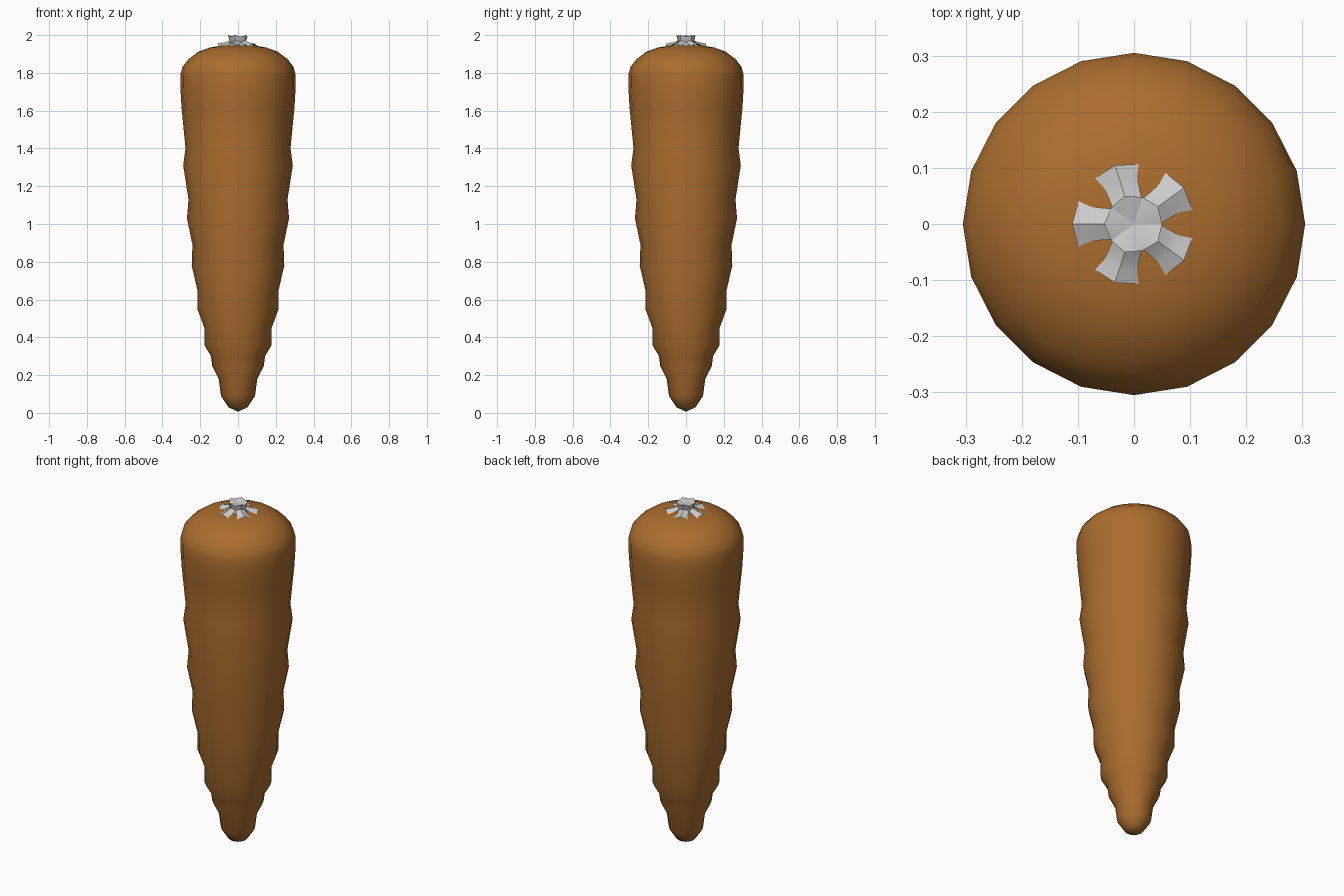
import bpy, bmesh, math

if "Cube" in bpy.data.objects:
    bpy.data.objects.remove(bpy.data.objects["Cube"])


def make_object(name, bm, color=None):
    bmesh.ops.recalc_face_normals(bm, faces=bm.faces)
    me = bpy.data.meshes.new(name)
    bm.to_mesh(me)
    bm.free()
    ob = bpy.data.objects.new(name, me)
    bpy.context.collection.objects.link(ob)
    if color:
        mat = bpy.data.materials.new(name + "_colour")
        mat.diffuse_color = color
        mat.use_nodes = True
        mat.node_tree.nodes["Principled BSDF"].inputs["Base Color"].default_value = mat.diffuse_color
        me.materials.append(mat)
    return ob


def smooth(ob, degrees):
    bpy.ops.object.select_all(action='DESELECT')
    ob.select_set(True)
    bpy.context.view_layer.objects.active = ob
    bpy.ops.object.shade_smooth_by_angle(angle=math.radians(degrees))


def polar(r, a, z):
    return (r * math.cos(a), r * math.sin(a), z)


def bridge(bm, low, high):
    n = len(low)
    for i in range(n):
        j = (i + 1) % n
        bm.faces.new((low[i], low[j], high[j], high[i]))


# Root: ridged tapering profile (radius, height) turned in 20 sides
profile = [(0.05, 0.03), (0.09, 0.09), (0.102, 0.18), (0.137, 0.25),
           (0.143, 0.30), (0.178, 0.36), (0.178, 0.45), (0.215, 0.55),
           (0.215, 0.65), (0.245, 0.78), (0.241, 0.89), (0.27, 1.03),
           (0.262, 1.13), (0.29, 1.31), (0.278, 1.40), (0.299, 1.62),
           (0.305, 1.72), (0.305, 1.79), (0.295, 1.83), (0.262, 1.873),
           (0.21, 1.912), (0.15, 1.934), (0.09, 1.944)]
bm = bmesh.new()
SIDES = 20
rings = [[bm.verts.new(polar(r, math.tau * i / SIDES, z)) for i in range(SIDES)]
         for r, z in profile]
for low, high in zip(rings, rings[1:]):
    bridge(bm, low, high)
tip = bm.verts.new((0, 0, 0.006))
crown = bm.verts.new((0, 0, 1.948))
for i in range(SIDES):
    j = (i + 1) % SIDES
    bm.faces.new((tip, rings[0][j], rings[0][i]))
    bm.faces.new((crown, rings[-1][i], rings[-1][j]))
smooth(make_object("carrot_root", bm, (0.41, 0.153, 0.028, 1)), 80)

# Stem stub: ten-sided collar with a slightly dished top
bm = bmesh.new()
stem = []
for r_out, r_in, z_out, z_in in [(0.054, 0.05, 1.94, 1.94), (0.044, 0.042, 1.965, 1.965),
                                 (0.053, 0.05, 2.0, 1.992)]:
    stem.append([bm.verts.new(polar(r_in if i % 2 else r_out,
                                    math.pi + math.pi * i / 5,
                                    z_in if i % 2 else z_out)) for i in range(10)])
for low, high in zip(stem, stem[1:]):
    bridge(bm, low, high)
mid = bm.verts.new((0, 0, 1.987))
for i in range(10):
    bm.faces.new((mid, stem[-1][i], stem[-1][(i + 1) % 10]))
smooth(make_object("stem_stub", bm), 30)

# Five cut leaf bases, each folded along a ridge and flaring outwards
rows = [(0.043, 0.038, 0.027, 1.972, 1.964), (0.066, 0.06, 0.029, 1.963, 1.950),
        (0.085, 0.078, 0.031, 1.959, 1.946), (0.11, 0.099, 0.041, 1.955, 1.942)]
bm = bmesh.new()
for k in range(5):
    a = math.pi + math.tau * k / 5
    c, s = math.cos(a), math.sin(a)
    prev = None
    for ridge, side, half, z_ridge, z_side in rows:
        pts = [(side, -half, z_side), (ridge, 0, z_ridge), (side, half, z_side)]
        row = [bm.verts.new((x * c - y * s, x * s + y * c, z)) for x, y, z in pts]
        if prev:
            for i in range(2):
                bm.faces.new((prev[i], row[i], row[i + 1], prev[i + 1]))
        prev = row
smooth(make_object("leaf_bases", bm), 20)
